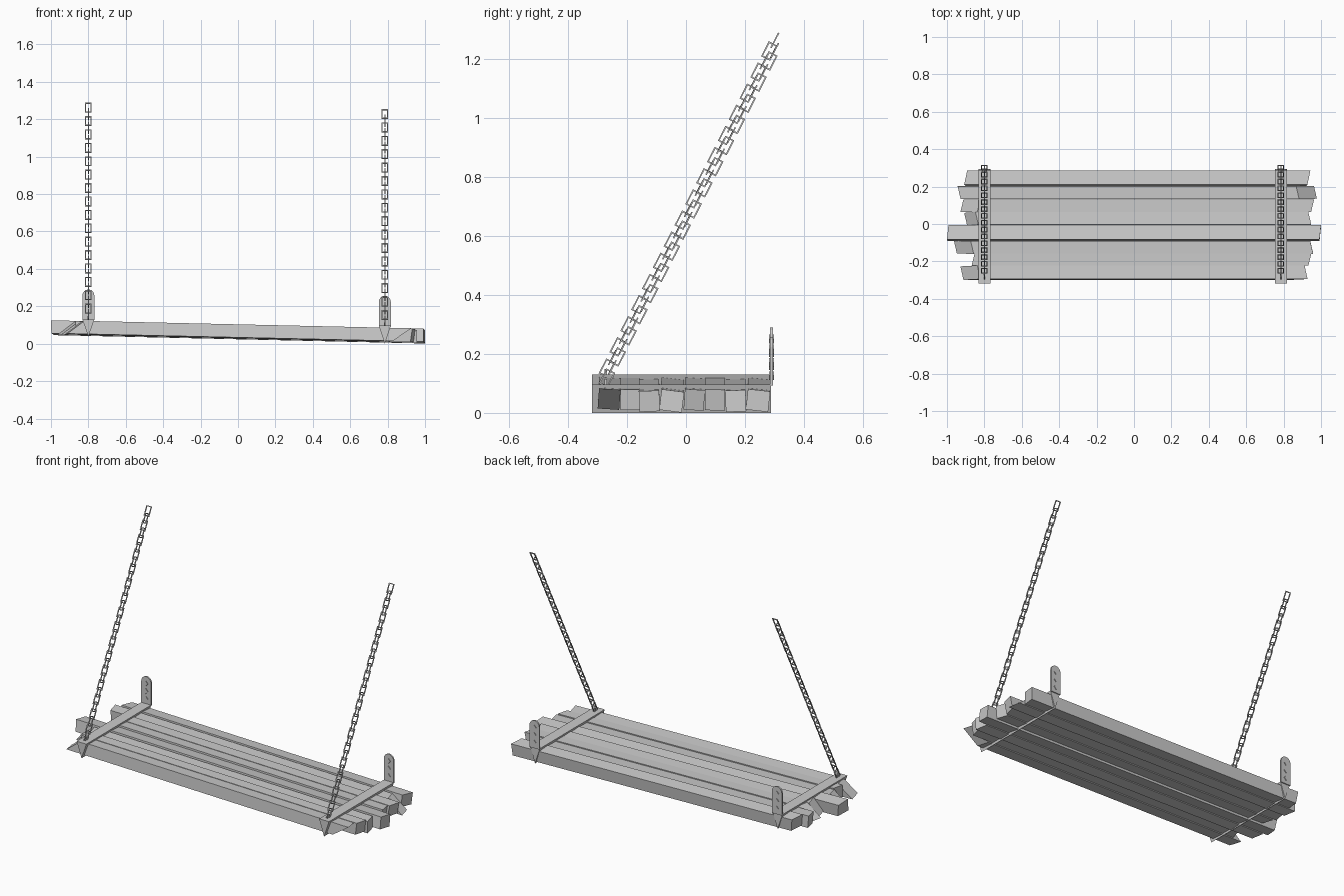
import bpy, math
from mathutils import Vector, Matrix

if "Cube" in bpy.data.objects:
    bpy.data.objects.remove(bpy.data.objects["Cube"])


def make(name, verts, faces):
    me = bpy.data.meshes.new(name)
    me.from_pydata([tuple(v) for v in verts], [], faces)
    me.validate()
    ob = bpy.data.objects.new(name, me)
    bpy.context.collection.objects.link(ob)
    return ob


def loft(rings, closed=False):
    """Join equal-size vertex rings into a tube or a closed loop."""
    n, m = len(rings[0]), len(rings)
    verts = [v for r in rings for v in r]
    faces = []
    for i in range(m if closed else m - 1):
        j = (i + 1) % m
        for k in range(n):
            q = (k + 1) % n
            faces.append((i * n + k, i * n + q, j * n + q, j * n + k))
    if not closed:
        faces.append(tuple(reversed(range(n))))
        faces.append(tuple((m - 1) * n + k for k in range(n)))
    return verts, faces


def drop(x):
    """Slight slope of the whole seat, lower on the right."""
    return 0.063 - 0.0225 * x


# Rough planks: y0, y1, left top, left bottom, right top, right bottom, z shift, roll
planks = [
    (-0.297, -0.224, -0.83, -0.92, 0.92, 0.82, 0.003, -4),
    (-0.222, -0.158, -0.86, -0.86, 0.94, 0.93, 0.003, 0),
    (-0.159, -0.090, -0.865, -0.955, 0.95, 0.95, -0.002, 2),
    (-0.087, -0.010, -1.00, -0.99, 1.00, 1.00, 0.000, -7),
    (-0.006, 0.062, -0.84, -0.90, 0.94, 0.93, 0.002, -4),
    (0.064, 0.132, -0.83, -0.92, 0.955, 0.94, 0.002, 0),
    (0.134, 0.203, -0.935, -0.93, 0.875, 0.97, -0.002, 2),
    (0.206, 0.282, -0.90, -0.89, 0.935, 0.93, 0.000, -6),
]
for i, (y0, y1, lt, lb, rt, rb, dz, roll) in enumerate(planks):
    cy, hw, hh = (y0 + y1) / 2, (y1 - y0) / 2, 0.035
    ca, sa = math.cos(math.radians(roll)), math.sin(math.radians(roll))
    rings = []
    for top, bot in ((lt, lb), (rt, rb)):
        ring = []
        for a, b in ((-1, -1), (1, -1), (1, 1), (-1, 1)):
            x = (top if b > 0 else bot) + 0.008 * a * (1 if i % 2 else -1)
            x = max(-1, min(1, x))
            ring.append((x, cy + a * hw * ca - b * hh * sa,
                         drop(x) + dz + a * hw * sa + b * hh * ca))
        rings.append(ring)
    make(f"plank_{i + 1}", *loft(rings))


def chain(name, start, end, count):
    """Alternating rectangular links with thin square wire."""
    start, end = Vector(start), Vector(end)
    d = (end - start).normalized()
    side = Vector((1, 0, 0))
    perp = d.cross(side).normalized()
    pitch = (end - start).length / count
    verts, faces = [], []
    for i in range(count):
        c = start + d * pitch * (i + 0.5)
        w, n = (side, perp) if i % 2 else (perp, side)
        rings = []
        for a, b in ((-1, -1), (1, -1), (1, 1), (-1, 1)):
            ring = []
            for o, h in ((-1, -1), (1, -1), (1, 1), (-1, 1)):
                r = 0.0025
                ring.append(c + w * a * (0.0145 + o * r)
                            + d * b * (0.026 + o * r) + n * h * r)
            rings.append(ring)
        v, f = loft(rings, True)
        k = len(verts)
        verts += v
        faces += [tuple(q + k for q in p) for p in f]
    return make(name, verts, faces)


for label, x, top, bottom in (("left", -0.80, 0.13, 0.038), ("right", 0.785, 0.096, 0.0)):
    # Wedge-shaped cross rail, wide on top and pointed below
    rings = [[(x - 0.032, y, top), (x, y, bottom), (x + 0.032, y, top)]
             for y in (-0.318, 0.288)]
    make(f"{label}_cross_rail", *loft(rings))

    # Upright plate with rounded top
    arc = [(0.032 * math.cos(a * math.pi / 8), top + 0.128 + 0.032 * math.sin(a * math.pi / 8))
           for a in range(9)]
    outline = [(-0.032, top - 0.004), (0.032, top - 0.004)] + arc
    rings = [[(x + u, y, z) for u, z in outline] for y in (0.285, 0.294)]
    make(f"{label}_upright_plate", *loft(rings))

    # Diamond bolts through the plate
    for j in range(3):
        z = top + 0.03 + j * 0.045
        rings = [[(x + 0.013 * math.cos(k * math.pi / 2), y, z + 0.015 * math.sin(k * math.pi / 2))
                  for k in range(4)] for y in (0.281, 0.298)]
        make(f"{label}_bolt_{j + 1}", *loft(rings))

    # Small eye post holding the chain
    rings = [[(x + a * 0.004, -0.272 + b * 0.004, z)
              for a, b in ((-1, -1), (1, -1), (1, 1), (-1, 1))]
             for z in (top - 0.01, top + 0.018)]
    make(f"{label}_eye_post", *loft(rings))

    chain(f"{label}_chain", (x, -0.277, top + 0.004), (x, 0.31, top + 1.15), 32)

# Consistent outward faces
import bmesh
for ob in bpy.context.collection.objects:
    bm = bmesh.new()
    bm.from_mesh(ob.data)
    bmesh.ops.recalc_face_normals(bm, faces=bm.faces)
    bm.to_mesh(ob.data)
    bm.free()
